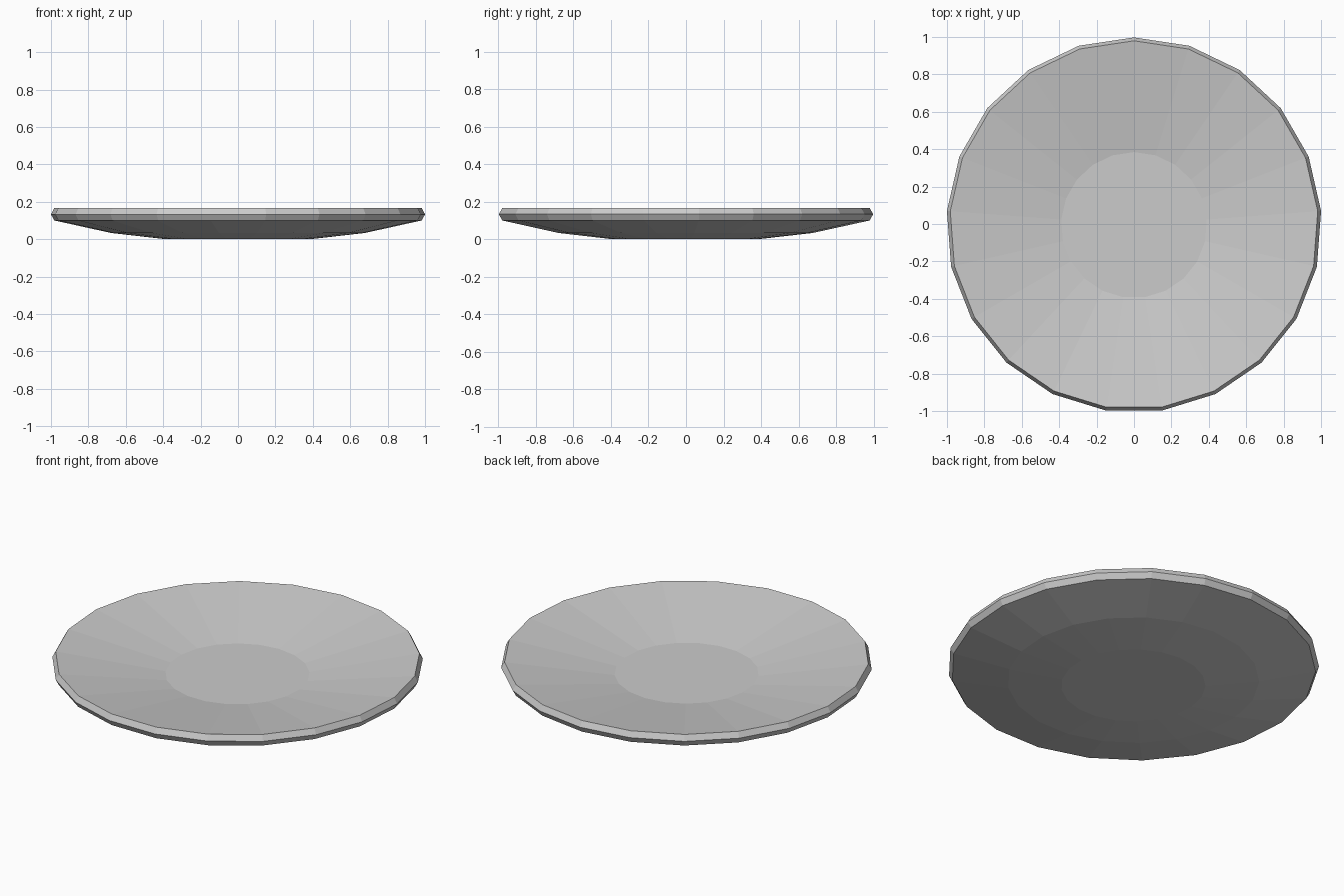
import bpy, bmesh, math

if "Cube" in bpy.data.objects:
    bpy.data.objects.remove(bpy.data.objects["Cube"])

SIDES = 21
R = 1.003
# centre the odd-sided outline on y = 0
Y_SHIFT = -R * (1 - math.cos(math.pi / SIDES)) / 2

# profile (radius, height): underside foot, belly, rim, inner well
profile = [(0.39, 0.0), (0.68, 0.033), (0.985, 0.1), (R, 0.133),
           (0.985, 0.166), (0.39, 0.072)]

bm = bmesh.new()
rings = []
for r, z in profile:
    ring = []
    for i in range(SIDES):
        a = math.pi / 2 + math.tau * i / SIDES
        ring.append(bm.verts.new((r * math.cos(a), r * math.sin(a) + Y_SHIFT, z)))
    rings.append(ring)

# walls between neighbouring rings
for lo, hi in zip(rings, rings[1:]):
    for i in range(SIDES):
        j = (i + 1) % SIDES
        bm.faces.new((lo[i], lo[j], hi[j], hi[i]))

# flat foot and flat well
bm.faces.new(rings[0][::-1])
bm.faces.new(rings[-1])
bmesh.ops.recalc_face_normals(bm, faces=bm.faces)

mesh = bpy.data.meshes.new("plate")
bm.to_mesh(mesh)
bm.free()
plate = bpy.data.objects.new("plate", mesh)
bpy.context.collection.objects.link(plate)
